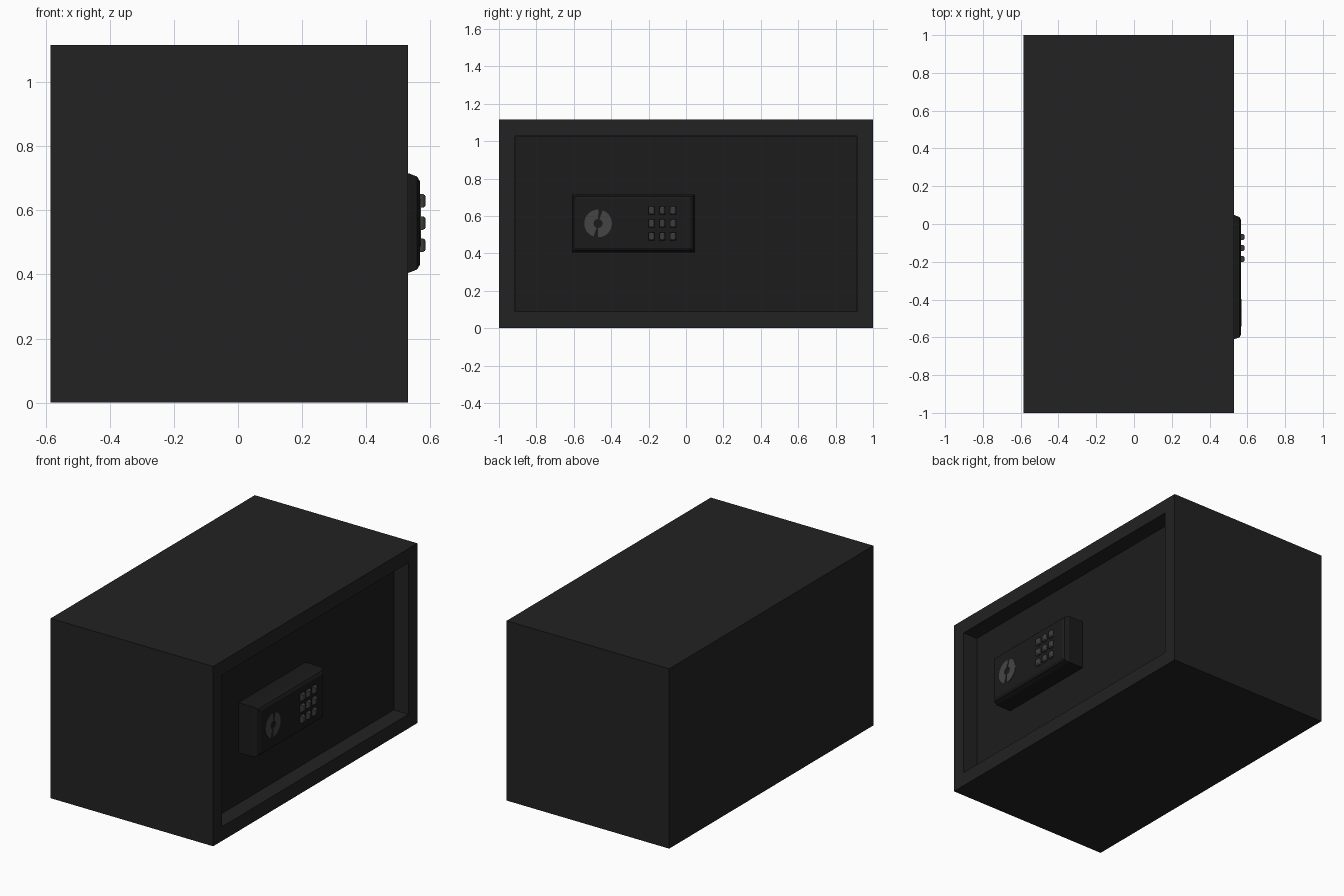
import bpy, bmesh, math

if "Cube" in bpy.data.objects:
    bpy.data.objects.remove(bpy.data.objects["Cube"])


def material(name, v):
    m = bpy.data.materials.new(name)
    m.diffuse_color = (v, v, v, 1)
    m.use_nodes = True
    m.node_tree.nodes["Principled BSDF"].inputs["Base Color"].default_value = m.diffuse_color
    return m


BODY = material("black_steel", 0.016)
DOOR = material("door_black", 0.012)
PANEL = material("panel_black", 0.011)
GREY = material("key_grey", 0.045)
DIAL = material("dial_grey", 0.06)


def make_object(name, bm, mat):
    bmesh.ops.recalc_face_normals(bm, faces=bm.faces)
    me = bpy.data.meshes.new(name)
    bm.to_mesh(me)
    bm.free()
    ob = bpy.data.objects.new(name, me)
    bpy.context.collection.objects.link(ob)
    me.materials.append(mat)
    return ob


def loft(name, sections, mat, cap_end=True):
    """Skin rectangles given as (x, y0, y1, z0, z1)."""
    bm = bmesh.new()
    rings = [[bm.verts.new((x, y, z)) for y, z in
              ((y0, z0), (y1, z0), (y1, z1), (y0, z1))]
             for x, y0, y1, z0, z1 in sections]
    for a, b in zip(rings, rings[1:]):
        for i in range(4):
            j = (i + 1) % 4
            bm.faces.new((a[i], a[j], b[j], b[i]))
    bm.faces.new(rings[0])
    bm.faces.new(rings[-1])
    return make_object(name, bm, mat)


def inset(x, rect, d):
    y0, y1, z0, z1 = rect
    return (x, y0 + d, y1 - d, z0 + d, z1 - d)


# Hollow steel body, open towards +x
outer = (-1, 1, 0, 1.115)
opening = (-0.913, 0.913, 0.088, 1.027)
loft("safe_body", [inset(-0.585, outer, 0), inset(0.53, outer, 0),
                   inset(0.53, opening, 0), inset(-0.50, opening, 0)], BODY)

# Recessed door slab
loft("door", [inset(0.36, opening, 0.001), inset(0.43, opening, 0.001)], DOOR)

# Keypad housing with drafted, chamfered front
pad = (-0.61, 0.047, 0.405, 0.715)
loft("keypad_housing", [inset(0.43, pad, 0), inset(0.532, pad, 0),
                        inset(0.558, pad, 0.010), inset(0.567, pad, 0.025)], PANEL)

# Three by three rounded keys
for r, z in enumerate((0.629, 0.56, 0.491)):
    for c, y in enumerate((-0.185, -0.127, -0.069)):
        key = (y - 0.016, y + 0.016, z - 0.021, z + 0.021)
        loft(f"key_{r}_{c}", [inset(0.56, key, 0), inset(0.577, key, 0),
                              inset(0.582, key, 0.003), inset(0.585, key, 0.008)], GREY)


# Lock dial made of two ring halves split by a tilted slot
def dial_half(name, start):
    bm = bmesh.new()
    n, gap = 20, math.radians(9)
    angles = [start + gap + (math.pi - 2 * gap) * i / n for i in range(n + 1)]
    pts = [(0.074, a) for a in angles] + [(0.024, a) for a in reversed(angles)]
    vs = [bm.verts.new((0.565, -0.47 + r * math.cos(a), 0.56 + r * math.sin(a)))
          for r, a in pts]
    quads = [bm.faces.new((vs[i], vs[i + 1], vs[-2 - i], vs[-1 - i])) for i in range(n)]
    ext = bmesh.ops.extrude_face_region(bm, geom=quads, use_keep_orig=True)
    top = [v for v in ext["geom"] if isinstance(v, bmesh.types.BMVert)]
    bmesh.ops.translate(bm, verts=top, vec=(0.005, 0, 0))
    make_object(name, bm, DIAL)


tilt = math.radians(80)
dial_half("dial_left", tilt)
dial_half("dial_right", tilt + math.pi)
